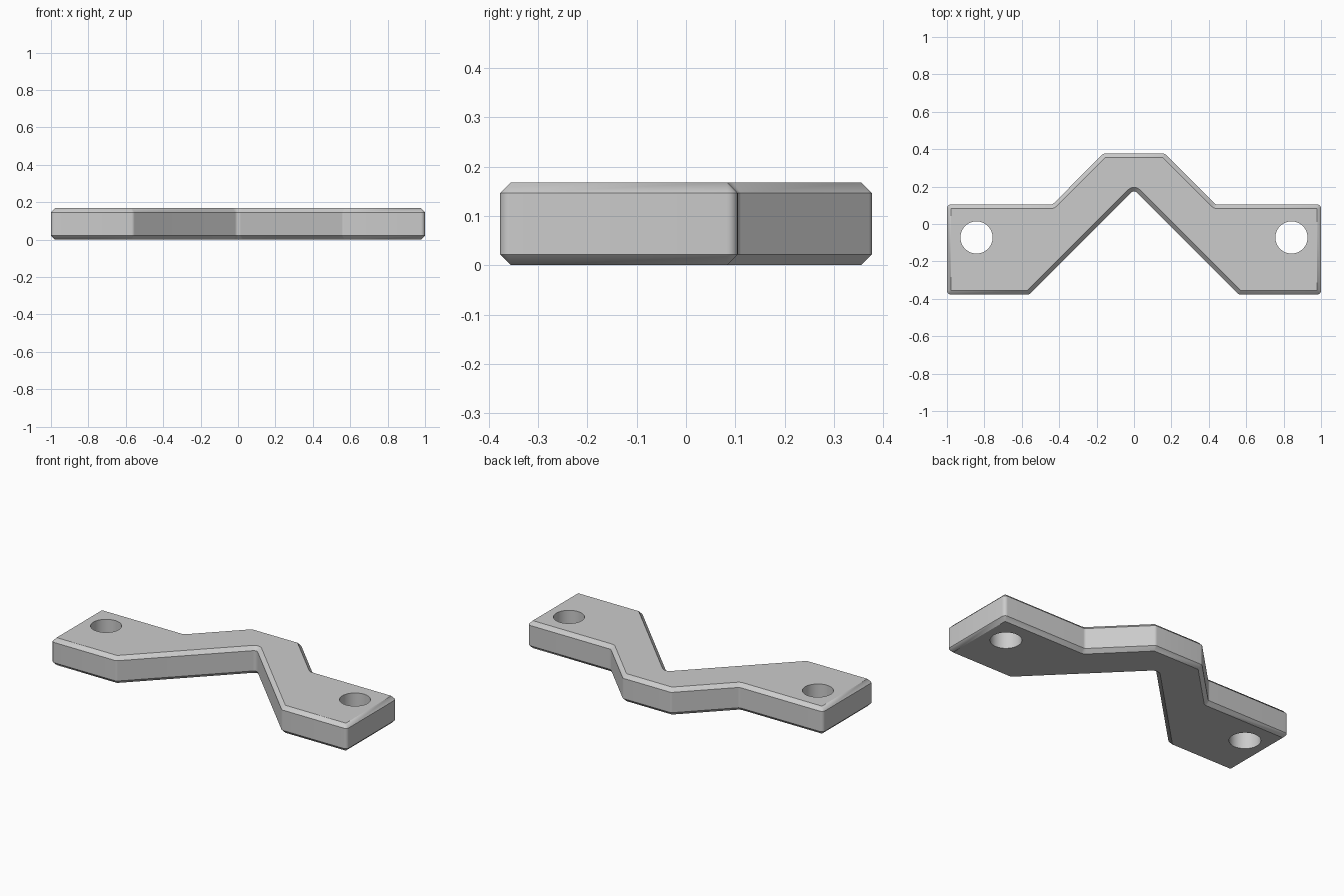
import bpy, bmesh, math
from mathutils import Vector

cube = bpy.data.objects.get("Cube")
if cube:
    bpy.data.objects.remove(cube, do_unlink=True)

HEIGHT = 0.168
CHAMFER = 0.022
RADIUS = 0.022
STEPS = 6

# Flat grey finish
grey = bpy.data.materials.new("plain grey")
grey.use_nodes = True
colour = (0.6, 0.6, 0.6, 1)
grey.diffuse_color = colour
grey.node_tree.nodes["Principled BSDF"].inputs["Base Color"].default_value = colour

# Counter-clockwise outline, mirrored about the centre notch
half = [(0.56, -0.377), (1, -0.377), (1, 0.105), (0.435, 0.105), (0.163, 0.377)]
outline = [Vector(p) for p in [(0, 0.183)] + half + [(-x, y) for x, y in reversed(half)]]


def rounded_ring(points, inset):
    """Outline with rounded corners, moved inwards by the inset."""
    ring = []
    for i, p in enumerate(points):
        d1 = (p - points[i - 1]).normalized()
        d2 = (points[(i + 1) % len(points)] - p).normalized()
        turn = math.atan2(d1.x * d2.y - d1.y * d2.x, d1.dot(d2))
        side = 1 if turn > 0 else -1
        centre = (p - d1 * RADIUS * math.tan(abs(turn) / 2)
                  + side * RADIUS * Vector((-d1.y, d1.x)))
        start = math.atan2(-d1.x * side, d1.y * side)
        size = RADIUS - side * inset
        for k in range(STEPS + 1):
            a = start + turn * k / STEPS
            ring.append(centre + size * Vector((math.cos(a), math.sin(a))))
    return ring


# Bracket body: stacked rings with chamfered top and bottom
bm = bmesh.new()
levels = [(0, CHAMFER), (CHAMFER, 0), (HEIGHT - CHAMFER, 0), (HEIGHT, CHAMFER)]
rings = [[bm.verts.new((p.x, p.y, z)) for p in rounded_ring(outline, inset)]
         for z, inset in levels]
n = len(rings[0])
for low, high in zip(rings, rings[1:]):
    for i in range(n):
        j = (i + 1) % n
        bm.faces.new((low[i], low[j], high[j], high[i]))
bm.faces.new(rings[0][::-1])
bm.faces.new(rings[-1])
bmesh.ops.remove_doubles(bm, verts=bm.verts, dist=0.0005)
bmesh.ops.recalc_face_normals(bm, faces=bm.faces)
mesh = bpy.data.meshes.new("bracket")
bm.to_mesh(mesh)
bm.free()
bracket = bpy.data.objects.new("bracket", mesh)
bpy.context.collection.objects.link(bracket)
mesh.materials.append(grey)

# Bolt holes, one at each end
cutters = []
for name, x in (("left_hole_cutter", 0.842), ("right_hole_cutter", -0.842)):
    bpy.ops.mesh.primitive_cylinder_add(vertices=64, radius=0.086, depth=1,
                                        location=(x, -0.072, HEIGHT / 2))
    cutter = bpy.context.object
    cutter.name = name
    cutter.hide_render = True
    cutter.data.materials.append(grey)
    cutters.append(cutter)
    cut = bracket.modifiers.new(name, 'BOOLEAN')
    cut.operation = 'DIFFERENCE'
    cut.solver = 'EXACT'
    cut.object = cutter

bpy.ops.object.select_all(action='DESELECT')
bracket.select_set(True)
bpy.context.view_layer.objects.active = bracket
for cutter in cutters:
    bpy.ops.object.modifier_apply(modifier=cutter.name)
    bpy.data.objects.remove(cutter, do_unlink=True)
bpy.ops.object.shade_smooth_by_angle(angle=math.radians(30))
